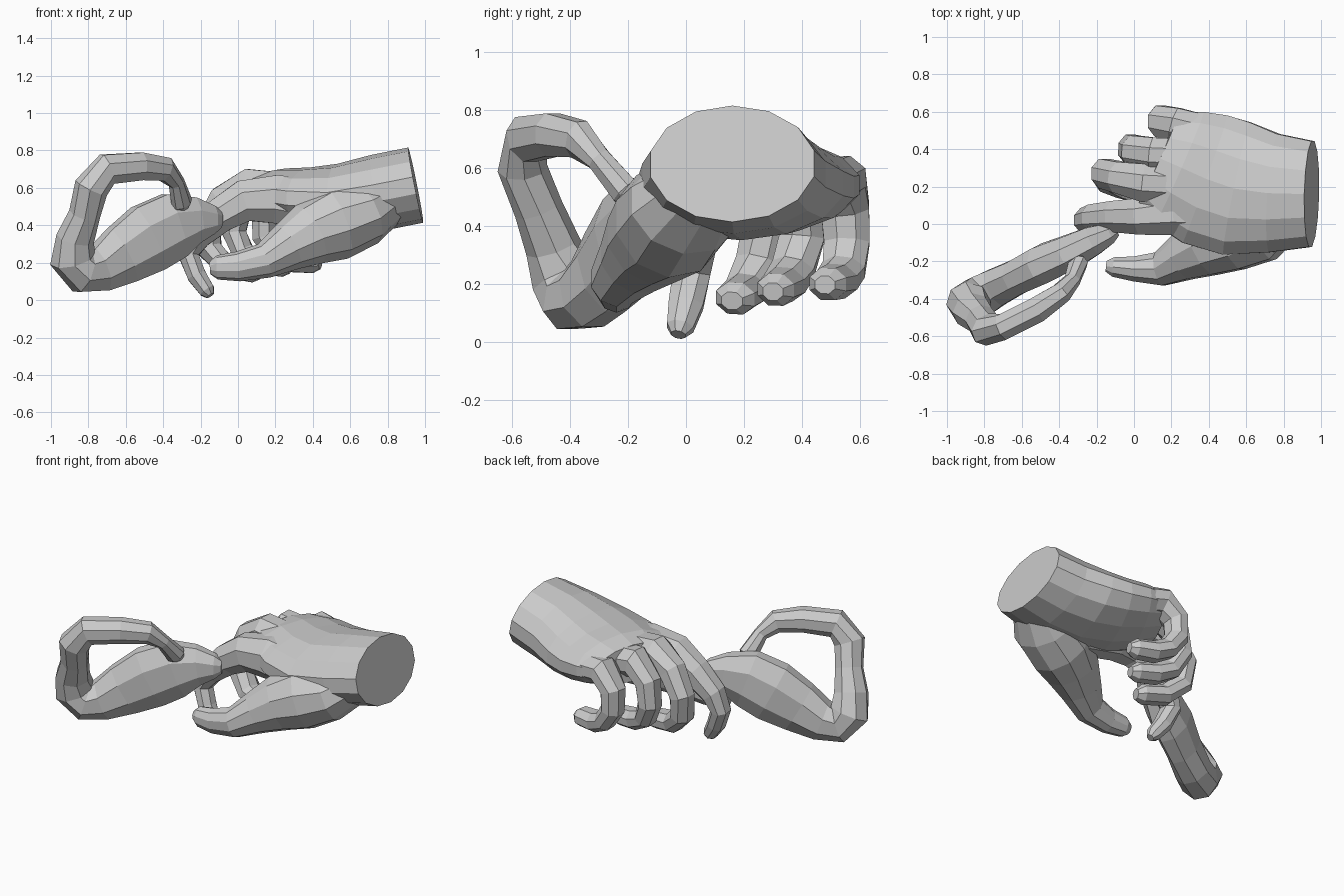
import bpy, bmesh, math
from mathutils import Vector


def loft(name, path, sides=8, ref=(0, 1, 0), round_start=False, round_end=True):
    """Faceted tube through (x, y, z, half width along ref, half height)."""
    pts = [Vector(p[:3]) for p in path]
    ref = Vector(ref)
    rings = []
    for i, p in enumerate(path):
        t = (pts[min(i + 1, len(pts) - 1)] - pts[max(i - 1, 0)]).normalized()
        side = (ref - t * ref.dot(t)).normalized()
        rings.append((pts[i], side, t.cross(side), t, p[3], p[4]))

    def tip(r, s):
        c, side, up, t, a, b = r
        return (c + t * s * min(a, b) * 0.7, side, up, t, a * 0.55, b * 0.55)

    if round_start:
        rings.insert(0, tip(rings[0], -1))
    if round_end:
        rings.append(tip(rings[-1], 1))
    bm = bmesh.new()
    loops = []
    for c, side, up, t, a, b in rings:
        loops.append([bm.verts.new(c + side * a * math.cos(k) + up * b * math.sin(k))
                      for k in [2 * math.pi * (j + 0.5) / sides for j in range(sides)]])
    for lo, hi in zip(loops, loops[1:]):
        for j in range(sides):
            n = (j + 1) % sides
            bm.faces.new((lo[j], lo[n], hi[n], hi[j]))
    bm.faces.new(loops[0][::-1])
    bm.faces.new(loops[-1])
    bmesh.ops.recalc_face_normals(bm, faces=bm.faces)
    me = bpy.data.meshes.new(name)
    bm.to_mesh(me)
    bm.free()
    ob = bpy.data.objects.new(name, me)
    bpy.context.collection.objects.link(ob)
    return ob


def merge(base, parts):
    """Fuse overlapping parts into the base."""
    for part in parts:
        m = base.modifiers.new("fuse", 'BOOLEAN')
        m.operation = 'UNION'
        m.solver = 'EXACT'
        m.object = part
        bpy.context.view_layer.objects.active = base
        bpy.ops.object.modifier_apply(modifier=m.name)
        bpy.data.objects.remove(part)


# wrist and palm, cut flat at the wrist
hand = loft("hand", [
    (.95, .16, .615, .29, .205), (.75, .165, .575, .325, .205), (.55, .19, .54, .37, .19),
    (.38, .24, .54, .37, .17), (.24, .3, .555, .335, .15), (.13, .35, .565, .275, .115)],
    14, round_end=False)

# thumb with its fleshy base
thumb = loft("thumb", [
    (.8, .06, .53, .15, .13), (.68, -.01, .46, .2, .17), (.52, -.06, .41, .2, .2),
    (.38, -.12, .35, .17, .17), (.26, -.18, .28, .13, .13), (.14, -.24, .21, .095, .095),
    (0, -.24, .18, .07, .08), (-.11, -.23, .175, .055, .065)], 10, round_start=True)

# fingers: index points down, the others curl under the palm
index = loft("index_finger", [
    (.45, .05, .5, .14, .15), (.2, .06, .54, .13, .14), (.03, .04, .53, .105, .12),
    (-.1, .04, .45, .09, .1), (-.22, .03, .34, .08, .08), (-.265, .02, .24, .07, .06),
    (-.22, 0, .13, .065, .055), (-.165, -.02, .05, .05, .045)])
middle = loft("middle_finger", [
    (.35, .2, .56, .12, .12), (.05, .22, .6, .11, .11), (-.08, .25, .53, .09, .09),
    (-.16, .27, .4, .085, .075), (-.15, .25, .27, .085, .07), (-.06, .21, .18, .08, .065),
    (.08, .17, .15, .075, .06)])
ring = loft("ring_finger", [
    (.3, .36, .56, .1, .11), (.1, .37, .59, .1, .1), (-.0, .39, .49, .09, .08),
    (-.02, .4, .36, .085, .07), (.03, .37, .25, .08, .065), (.12, .34, .2, .08, .065),
    (.24, .31, .18, .07, .06)])
little = loft("little_finger", [
    (.42, .47, .54, .11, .09), (.22, .53, .56, .1, .09), (.14, .55, .46, .09, .075),
    (.14, .555, .34, .085, .07), (.2, .545, .25, .08, .065), (.28, .52, .21, .08, .065),
    (.4, .49, .2, .07, .06)])
merge(hand, [thumb, index, middle, ring, little])

# held object: thick stem that turns up and loops back on itself
loft("looped_handle", [
    (-.13, -.05, .43, .06, .08), (-.22, -.09, .43, .085, .13), (-.34, -.15, .4, .1, .19),
    (-.48, -.21, .33, .11, .2), (-.62, -.28, .24, .1, .17), (-.74, -.34, .165, .11, .13),
    (-.83, -.39, .15, .12, .12), (-.885, -.42, .22, .115, .125), (-.87, -.46, .33, .095, .105),
    (-.82, -.51, .46, .085, .085), (-.785, -.565, .6, .085, .095), (-.7, -.55, .7, .075, .09),
    (-.52, -.46, .715, .075, .08), (-.39, -.37, .7, .06, .07), (-.33, -.3, .63, .045, .045),
    (-.3, -.21, .52, .05, .06)],
    8, (.45, -.89, 0), True)
